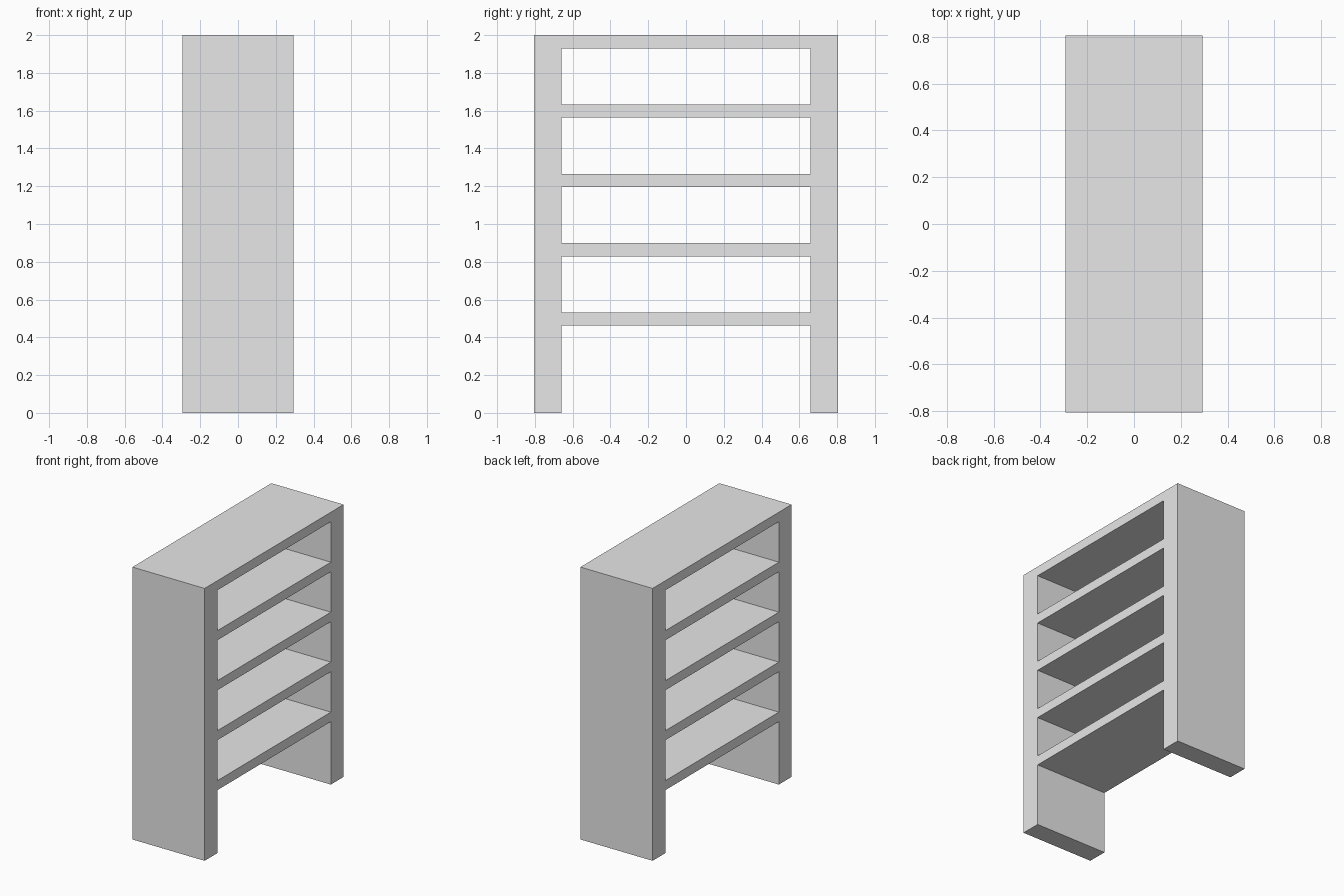
import bpy
import bmesh

default_cube = bpy.data.objects.get("Cube")
if default_cube:
    bpy.data.objects.remove(default_cube, do_unlink=True)

# Overall proportions
DEPTH = 0.586        # along x, open on both sides
LENGTH = 1.612       # along y
HEIGHT = 2.0
PANEL = 0.147        # thickness of the end panels
BOARD = 0.07         # thickness of the shelves
SPACING = 0.367      # from one shelf top to the next
SHELVES = 5

grey = bpy.data.materials.new("plain grey")
grey.use_nodes = True
grey.diffuse_color = (0.8, 0.8, 0.8, 1)
grey.node_tree.nodes["Principled BSDF"].inputs["Base Color"].default_value = grey.diffuse_color


def add_box(name, size, centre):
    """Flat-faced box with its own mesh, in the shared grey."""
    mesh = bpy.data.meshes.new(name)
    bm = bmesh.new()
    bmesh.ops.create_cube(bm, size=1)
    bmesh.ops.scale(bm, vec=size, verts=bm.verts)
    bm.to_mesh(mesh)
    bm.free()
    mesh.materials.append(grey)
    box = bpy.data.objects.new(name, mesh)
    box.location = centre
    bpy.context.collection.objects.link(box)
    return box


# Upright end panels, mirrored front to back
for name, side in (("front_panel", -1), ("back_panel", 1)):
    add_box(name, (DEPTH, PANEL, HEIGHT), (0, side * (LENGTH - PANEL) / 2, HEIGHT / 2))

# Shelves between the panels, from the top board down
for i in range(SHELVES):
    name = "top_board" if i == 0 else f"shelf_{i}"
    top = HEIGHT - i * SPACING
    add_box(name, (DEPTH, LENGTH - 2 * PANEL, BOARD), (0, 0, top - BOARD / 2))
